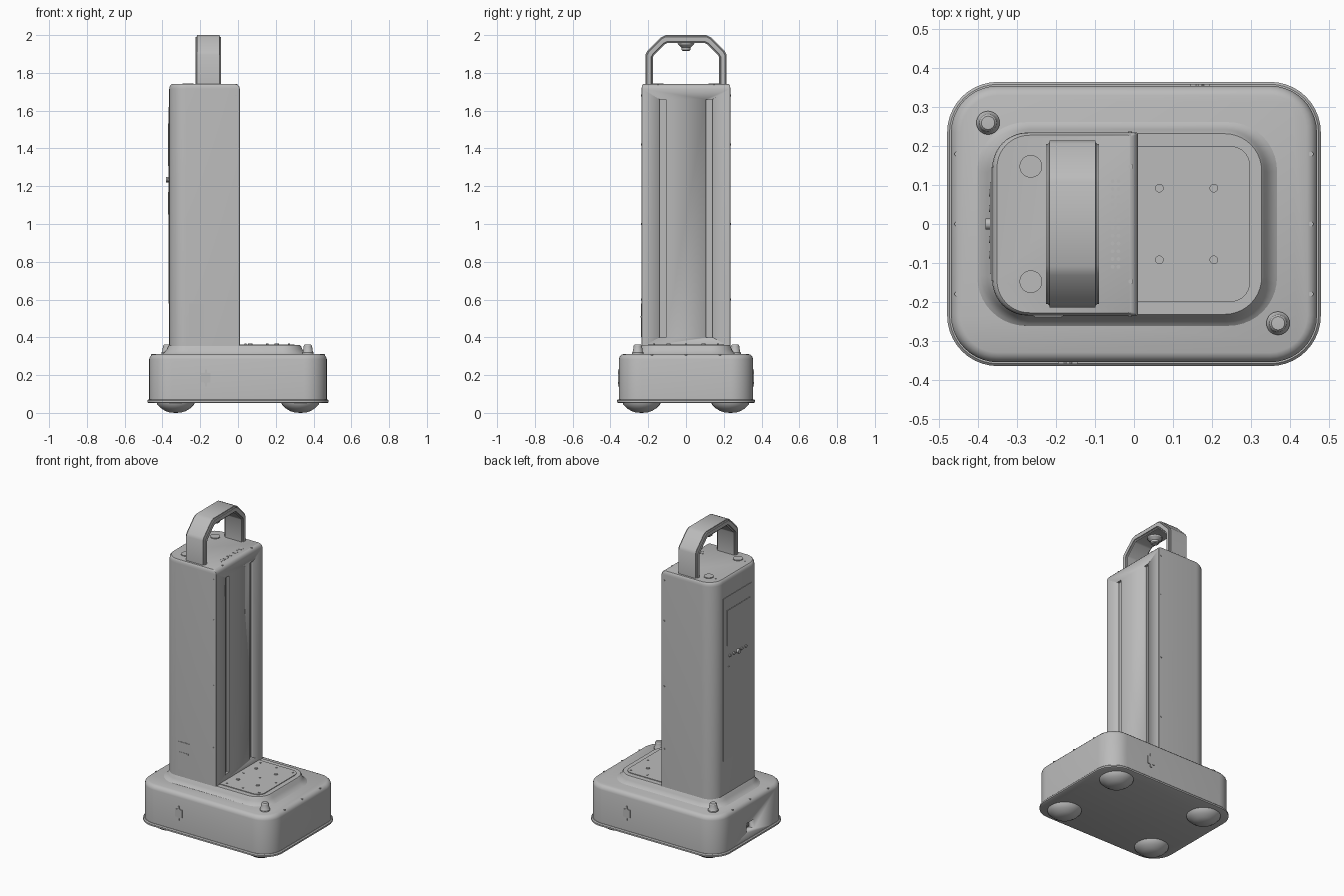
import bpy, bmesh, math
from mathutils import Vector, Matrix

cube = bpy.data.objects.get("Cube")
if cube:
    bpy.data.objects.remove(cube, do_unlink=True)

grey = bpy.data.materials.new("light grey")
grey.use_nodes = True
grey.diffuse_color = (0.5, 0.5, 0.5, 1)
grey.node_tree.nodes["Principled BSDF"].inputs["Base Color"].default_value = (0.5, 0.5, 0.5, 1)


def finish(name, bm, angle=32):
    bmesh.ops.recalc_face_normals(bm, faces=bm.faces)
    mesh = bpy.data.meshes.new(name)
    bm.to_mesh(mesh)
    bm.free()
    mesh.materials.append(grey)
    obj = bpy.data.objects.new(name, mesh)
    bpy.context.collection.objects.link(obj)
    bpy.ops.object.select_all(action='DESELECT')
    obj.select_set(True)
    bpy.context.view_layer.objects.active = obj
    bpy.ops.object.shade_smooth_by_angle(angle=math.radians(angle))
    return obj


def outline(x0, x1, hy, left_r, right_r, steps=10):
    """Rounded rectangle with its own radius for the -x and +x corners."""
    pts = []
    for sx, sy, r, start in ((1, 1, right_r, 0), (-1, 1, left_r, 90),
                             (-1, -1, left_r, 180), (1, -1, right_r, 270)):
        cx = x1 - r if sx > 0 else x0 + r
        cy = sy * (hy - r)
        for i in range(steps + 1):
            a = math.radians(start + 90 * i / steps)
            pts.append((cx + r * math.cos(a), cy + r * math.sin(a)))
    return pts


def loft(name, rings):
    """Stack rounded rectangles (x0, x1, half_y, left_r, right_r, z)."""
    bm = bmesh.new()
    loops = [[bm.verts.new((x, y, ring[5])) for x, y in outline(*ring[:5])] for ring in rings]
    for low, high in zip(loops, loops[1:]):
        for i in range(len(low)):
            j = (i + 1) % len(low)
            bm.faces.new((low[i], low[j], high[j], high[i]))
    bm.faces.new(loops[0])
    bm.faces.new(loops[-1])
    return finish(name, bm)


def add_box(bm, centre, size):
    bmesh.ops.create_cube(bm, size=1, matrix=Matrix.Translation(centre) @ Matrix.Diagonal((*size, 1)))


def boxes(name, items, bevel=0):
    bm = bmesh.new()
    for centre, size in items:
        add_box(bm, centre, size)
    if bevel:
        bmesh.ops.bevel(bm, geom=bm.edges[:], offset=bevel, segments=2, affect='EDGES')
    return finish(name, bm)


def discs(name, centres, radius, depth, axis=(0, 0, 1), top=None, sides=20):
    bm = bmesh.new()
    turn = Vector((0, 0, 1)).rotation_difference(Vector(axis)).to_matrix().to_4x4()
    for c in centres:
        bmesh.ops.create_cone(bm, cap_ends=True, segments=sides, radius1=radius,
                              radius2=radius if top is None else top, depth=depth,
                              matrix=Matrix.Translation(c) @ turn)
    return finish(name, bm)


def lathe(name, centres, profile, steps=28):
    bm = bmesh.new()
    for cx, cy in centres:
        verts = [bm.verts.new((cx + r, cy, z)) for r, z in profile]
        edges = [bm.edges.new(pair) for pair in zip(verts, verts[1:])]
        bmesh.ops.spin(bm, geom=verts + edges, cent=(cx, cy, 0), axis=(0, 0, 1),
                       angle=math.tau, steps=steps)
    bmesh.ops.remove_doubles(bm, verts=bm.verts, dist=0.0004)
    return finish(name, bm)


def cut(target, cutter):
    cutter.hide_render = True
    cutter.hide_set(True)
    cutter.display_type = 'WIRE'
    mod = target.modifiers.new(cutter.name, 'BOOLEAN')
    mod.operation = 'DIFFERENCE'
    mod.object = cutter
    bpy.context.view_layer.objects.active = target
    bpy.ops.object.modifier_apply(modifier=mod.name)
    bpy.data.objects.remove(cutter, do_unlink=True)


def slab(hx, hy, r, z):
    return (-hx, hx, hy, r, r, z)


# Wheeled base with a bumper lip around the bottom
loft("bumper_lip", [slab(0.472, 0.357, 0.125, 0.052), slab(0.48, 0.365, 0.13, 0.056),
                    slab(0.48, 0.365, 0.13, 0.066), slab(0.474, 0.359, 0.125, 0.072)])
base = loft("base_body", [slab(0.47, 0.355, 0.12, 0.06), slab(0.47, 0.355, 0.12, 0.285),
                          slab(0.466, 0.351, 0.116, 0.298), slab(0.456, 0.341, 0.106, 0.308),
                          slab(0.445, 0.33, 0.095, 0.312)])
cut(base, boxes("charging_port_cutter", [((-0.47, 0.02, 0.145), (0.08, 0.08, 0.06))]))
boxes("charging_contacts", [((-0.436, y, 0.145), (0.012, 0.014, 0.03)) for y in (0, 0.04)])

# Oval side latches, opposite each other
for side in (-1, 1):
    bm = bmesh.new()
    add_box(bm, (side * 0.17, side * 0.356, 0.185), (0.05, 0.008, 0.09))
    upright = [e for e in bm.edges if abs(e.verts[0].co.y - e.verts[1].co.y) > 0.005]
    bmesh.ops.bevel(bm, geom=upright, offset=0.02, segments=5, affect='EDGES')
    finish("side_latch_" + ("front" if side < 0 else "back"), bm)

# Dome wheels
lathe("dome_wheels", [(x, y) for x in (-0.33, 0.33) for y in (-0.235, 0.235)],
      [(0.0001, 0), (0.03, 0.002), (0.055, 0.01), (0.08, 0.026), (0.098, 0.045), (0.102, 0.06)])

# Flared plinth and its cargo deck
loft("plinth", [(-0.41, 0.375, 0.268, 0.13, 0.13, 0.308), (-0.395, 0.36, 0.255, 0.12, 0.12, 0.316),
                (-0.378, 0.342, 0.243, 0.11, 0.11, 0.335), (-0.37, 0.334, 0.237, 0.1, 0.1, 0.352),
                (-0.364, 0.328, 0.232, 0.095, 0.095, 0.359)])
loft("cargo_deck", [(0.005, 0.298, 0.2, 0.002, 0.05, 0.355), (0.005, 0.298, 0.2, 0.002, 0.05, 0.363)])
discs("deck_screws", [(x, y, 0.364) for x in (0.04, 0.155, 0.27) for y in (-0.17, 0, 0.17)], 0.006, 0.005)
discs("deck_sockets", [(x, y, 0.364) for x in (0.065, 0.205) for y in (-0.092, 0.092)], 0.011, 0.006)
discs("base_screws", [(x, y, 0.308) for x in (-0.455, 0.455) for y in (-0.18, 0, 0.18)], 0.006, 0.006)

# Corner beacons
lathe("beacons", [(-0.375, 0.26), (0.37, -0.255)],
      [(0.03, 0.305), (0.03, 0.32), (0.026, 0.325), (0.022, 0.355), (0.017, 0.361), (0.0001, 0.362)])

# Tall column, rounded at the back and square toward the deck
column = loft("column", [(-0.364, 0.01, 0.235, 0.09, 0.004, 0.35), (-0.364, 0.01, 0.235, 0.09, 0.004, 1.715),
                         (-0.362, 0.007, 0.234, 0.089, 0.004, 1.727), (-0.357, 0, 0.231, 0.086, 0.004, 1.736),
                         (-0.352, -0.01, 0.228, 0.083, 0.004, 1.74)])
cut(column, boxes("rail_slot_cutter", [((0.01, y, 1.03), (0.03, 0.035, 1.26)) for y in (-0.123, 0.123)]))

# Control panel with screen, buttons and card slot
boxes("rear_panel", [((-0.364, 0, 1.1), (0.006, 0.29, 1.04))])
boxes("screen", [((-0.367, -0.01, 1.42), (0.006, 0.24, 0.23))], 0.002)
boxes("card_slot", [((-0.367, 0.095, 1.11), (0.006, 0.012, 0.12))])
discs("panel_buttons", [(-0.369, y, 1.235) for y in (-0.08, -0.04, 0.04, 0.08)], 0.009, 0.008, (1, 0, 0))
discs("main_button", [(-0.372, 0, 1.235)], 0.014, 0.02, (1, 0, 0))

# Service hatch and side screws
boxes("service_hatch", [((-0.22, -0.235, 0.49), (0.08, 0.006, 0.18))], 0.002)
boxes("hatch_grip", [((-0.22, -0.238, 0.51), (0.07, 0.004, 0.008))])
discs("side_screws", [(-0.01, s * 0.235, z) for s in (-1, 1) for z in (0.6, 1.0, 1.42, 1.68)],
      0.005, 0.005, (0, 1, 0))

# Column top details
discs("top_caps", [(-0.265, y, 1.741) for y in (-0.148, 0.148)], 0.029, 0.008, sides=32)
discs("top_screws", [(x, y, 1.739) for x in (-0.315, -0.008) for y in (-0.148, 0.148)], 0.006, 0.006)
discs("speaker_grille", [(x, -0.11 + 0.02 * i, 1.74) for x in (-0.055, -0.04) for i in range(12)],
      0.005, 0.003, sides=8)

# Carrying handle: an arch profile swept across x
half = [(0.215, 1.735), (0.215, 1.895), (0.206, 1.914), (0.132, 1.988), (0.108, 2.0)]
inner = [(0.176, 1.735), (0.176, 1.882), (0.17, 1.892), (0.11, 1.952), (0.098, 1.958)]


def arch(points):
    return points + [(-y, z) for y, z in reversed(points)]


bm = bmesh.new()
loops = [[bm.verts.new((x, y, z)) for y, z in arch(pts)]
         for x, pts in ((-0.226, half), (-0.09, half), (-0.09, inner), (-0.226, inner))]
rims = []
for a, b in zip(loops, loops[1:] + loops[:1]):
    for i in range(len(a) - 1):
        bm.faces.new((a[i], a[i + 1], b[i + 1], b[i]))
for loop in loops:
    rims += [bm.edges.get(pair) for pair in zip(loop, loop[1:])]
for end in (0, -1):
    bm.faces.new([loop[end] for loop in loops])
bmesh.ops.recalc_face_normals(bm, faces=bm.faces)
bmesh.ops.bevel(bm, geom=rims, offset=0.009, segments=3, affect='EDGES')
finish("handle", bm)

# Emergency button hanging under the handle
lathe("stop_button", [(-0.158, 0)], [(0.045, 1.962), (0.042, 1.95), (0.025, 1.935),
                                     (0.024, 1.922), (0.018, 1.917), (0.0001, 1.916)])
